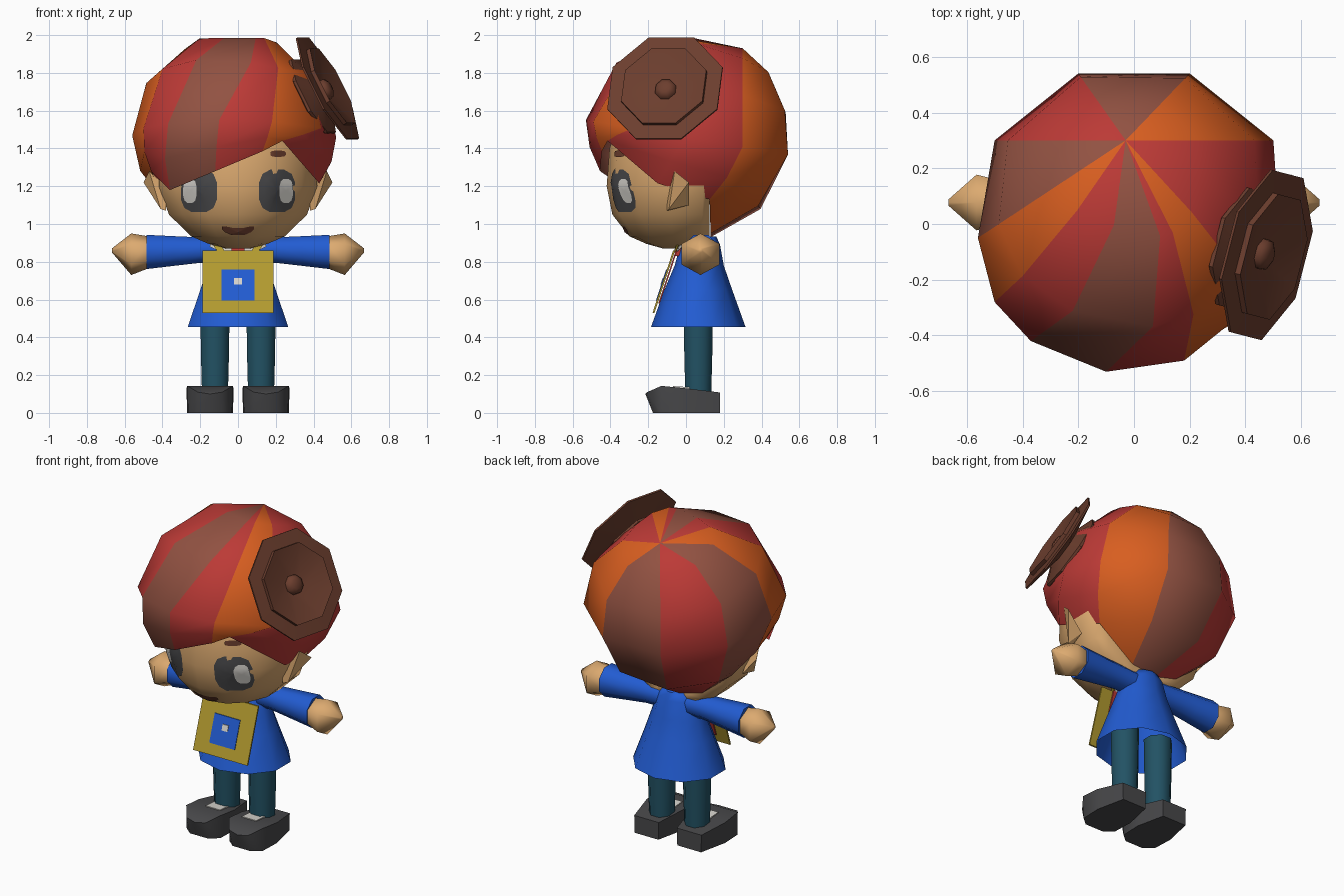
import bpy, bmesh, math
from mathutils import Vector
from mathutils.bvhtree import BVHTree

if "Cube" in bpy.data.objects:
    bpy.data.objects.remove(bpy.data.objects["Cube"])


def material(name, r, g, b):
    m = bpy.data.materials.new(name)
    lin = [((c / 255 + 0.055) / 1.055) ** 2.4 for c in (r, g, b)]
    m.diffuse_color = (*lin, 1)
    m.use_nodes = True
    m.node_tree.nodes["Principled BSDF"].inputs["Base Color"].default_value = m.diffuse_color
    return m


SKIN = material("skin", 220, 170, 112)
RED = material("red", 188, 58, 54)
ORANGE = material("orange", 216, 94, 32)
BROWN = material("hair brown", 146, 82, 66)
DARK = material("dark brown", 108, 62, 46)
BLUE = material("blue", 34, 92, 210)
TEAL = material("teal", 34, 82, 100)
GOLD = material("gold", 180, 156, 48)
GREY = material("charcoal", 72, 72, 74)
WHITE = material("light grey", 215, 212, 206)


def make(name, verts, faces, mats, angle=40, index=None):
    """Mesh object; index(face number) chooses the material."""
    me = bpy.data.meshes.new(name)
    me.from_pydata([tuple(v) for v in verts], [], faces)
    for m in mats:
        me.materials.append(m)
    if index:
        for p in me.polygons:
            p.material_index = index(p.index)
    bm = bmesh.new()
    bm.from_mesh(me)
    bmesh.ops.remove_doubles(bm, verts=bm.verts, dist=1e-5)
    bmesh.ops.recalc_face_normals(bm, faces=bm.faces)
    bm.to_mesh(me)
    bm.free()
    ob = bpy.data.objects.new(name, me)
    bpy.context.collection.objects.link(ob)
    bpy.ops.object.select_all(action='DESELECT')
    ob.select_set(True)
    bpy.context.view_layer.objects.active = ob
    bpy.ops.object.shade_smooth_by_angle(angle=math.radians(angle))
    return ob


def loft(name, rings, mat, caps=(True, True), angle=40):
    n = len(rings[0])
    verts = [p for r in rings for p in r]
    faces = [(i * n + j, i * n + (j + 1) % n, (i + 1) * n + (j + 1) % n, (i + 1) * n + j)
             for i in range(len(rings) - 1) for j in range(n)]
    if caps[0]:
        faces.append(tuple(range(n))[::-1])
    if caps[1]:
        faces.append(tuple(range(len(verts) - n, len(verts))))
    return make(name, verts, faces, [mat], angle)


def ring(c, u, v, n, turn=0.5):
    c, u, v = Vector(c), Vector(u), Vector(v)
    return [c + u * math.cos(2 * math.pi * (k + turn) / n) + v * math.sin(2 * math.pi * (k + turn) / n)
            for k in range(n)]


def flat_rings(rows, n, turn=0.5):
    """Horizontal ellipses from rows of (z, x radius, y radius, x, y)."""
    return [ring((x, y, z), (rx, 0, 0), (0, ry, 0), n, turn) for z, rx, ry, x, y in rows]


def hull(name, pts, mat, angle=30):
    bm = bmesh.new()
    for p in pts:
        bm.verts.new(p)
    bmesh.ops.convex_hull(bm, input=bm.verts)
    bm.verts.index_update()
    verts = [v.co.copy() for v in bm.verts]
    faces = [[v.index for v in f.verts] for f in bm.faces]
    bm.free()
    return make(name, verts, faces, [mat], angle)


# Head, cut flat behind where the hair takes over
skull = flat_rings([(.87, .07, .12, 0, 0), (.895, .16, .21, 0, 0), (.935, .255, .30, 0, 0),
                    (1.05, .375, .39, 0, 0), (1.2, .43, .42, 0, 0), (1.4, .43, .405, 0, 0),
                    (1.6, .35, .34, 0, 0), (1.75, .2, .2, 0, 0)], 14)
for r in skull:
    for p in r:
        p.y = min(p.y, .125 if p.z < 1.3 else .28)
head = loft("head", skull, SKIN, angle=60)

# Face details, laid on the head surface
tree = BVHTree.FromPolygons([v.co for v in head.data.vertices], [p.vertices for p in head.data.polygons])


def decal(name, cx, cz, w, h, mat, lift=.005, bend=0, n=12):
    """Rounded patch; bend raises its ends."""
    verts, faces = [], []
    for r in (0.001, .35, .7, 1):
        for k in range(n):
            a = 2 * math.pi * (k + .5) / n
            c, s = math.cos(a), math.sin(a)
            x = cx + w * r * math.copysign(abs(c) ** .7, c)
            z = cz + h * r * math.copysign(abs(s) ** .7, s) + bend * ((x - cx) / w) ** 2
            hit = tree.ray_cast(Vector((x, -2, z)), Vector((0, 1, 0)))[0]
            verts.append((x, (hit.y if hit else -.3) - lift, z))
    for i in range(3):
        for k in range(n):
            k2 = (k + 1) % n
            faces.append((i * n + k, i * n + k2, (i + 1) * n + k2, (i + 1) * n + k))
    make(name, verts, faces, [mat], 60)


for side, tag in ((-1, "left"), (1, "right")):
    decal(tag + "_eye", side * .207, 1.175, .098, .115, GREY)
    decal(tag + "_eye_shine", side * .255, 1.175, .036, .065, WHITE, .009)
    decal(tag + "_brow", side * .212, 1.372, .042, .017, DARK, .008)
    # Ears
    hull(tag + "_ear", [(side * x, y, z) for x, y, z in
                        ((.38, -.10, 1.07), (.38, -.10, 1.2), (.40, .015, 1.1), (.41, -.09, 1.08),
                         (.50, .015, 1.22), (.47, -.06, 1.28))], SKIN)
decal("mouth", 0, .957, .086, .02, DARK, .008, bend=.024)

# Hair shell: a swirled striped cap from crown through widest ring down to an uneven hem
centre = Vector((-.02, 0, 1.455))
crown = Vector((-.03, .30, 1.93)) - centre
widest = [(.2, .54), (.5, .3), (.52, .0), (.44, -.28), (.18, -.49), (-.1, -.53),
          (-.37, -.42), (-.5, -.28), (-.56, -.05), (-.5, .3), (-.2, .54)]
hem = [(.12, .13, .95), (.36, .125, 1.13), (.43, -.15, 1.215), (.235, -.415, 1.44), (.13, -.445, 1.385),
       (-.12, -.455, 1.28), (-.36, -.31, 1.18), (-.46, -.14, 1.28), (-.40, .125, 1.13),
       (-.2, .13, .97), (-.05, .13, .93)]
swirl = [0, 0, 0, .04, .10, .18, .12, .04, 0, 0, 0]
stripes = [ORANGE, RED, RED, ORANGE, RED, BROWN, RED, ORANGE, BROWN, RED, BROWN]
palette = [RED, ORANGE, BROWN]


def arc(a, b, t):
    return a.normalized().slerp(b.normalized(), t) * (a.length * (1 - t) + b.length * t)


def crown_arc(mid, t, shift):
    """Arc in the upright plane through the crown and the widest point."""
    side = (mid - crown).cross(Vector((0, 0, 1))).normalized()
    foot = side * crown.dot(side)
    p = foot + arc(crown - foot, mid - foot, t)
    size = p.length
    p.x += shift * math.sin(math.pi * t)
    p = centre + p.normalized() * size
    p.z = min(p.z, 1.985)
    return p


verts, faces = [], []
for (mx, my), low, shift in zip(widest, hem, swirl):
    mid = Vector((mx, my, 1.46 - .17 * my)) - centre
    low = Vector(low) - centre
    verts += [crown_arc(mid, t, shift) for t in (0, .33, .67, 1)]
    verts += [centre + arc(mid, low, t) for t in (.5, 1)]
cols, rows = len(hem), 6
for c in range(cols):
    d = (c + 1) % cols
    for r in range(rows - 1):
        a, b = c * rows + r, d * rows + r
        faces.append((a, b, b + 1, a + 1) if r else (a, b + 1, a + 1))
make("hair", verts, faces, palette, 50, lambda i: palette.index(stripes[i // (rows - 1)]))

# Round dished hair ornament on the right, a small plate behind a large one
axis = Vector((.85, -.22, .45)).normalized()
across = axis.cross(Vector((0, 0, 1))).normalized()
up = across.cross(axis)
hub = Vector((.478, -.112, 1.72))
loft("hair_ornament", [ring(hub + axis * d, across * r, up * r, 8) for r, d in
                       ((.12, -.16), (.235, -.105), (.235, -.09), (.13, -.05), (.325, -.01), (.325, .0),
                        (.24, .006), (.24, .028), (.07, -.02))], DARK, angle=20)
loft("ornament_knob", [ring(hub + axis * d, across * r, up * r, 8) for r, d in
                       ((.06, -.025), (.055, .0), (.03, .015))], DARK, angle=60)

# Coat, neck and shirt collar
loft("coat", flat_rings([(.455, .28, .25, 0, .065), (.65, .21, .18, 0, .065),
                         (.78, .165, .13, 0, .07), (.89, .13, .105, 0, .075), (.935, .09, .08, 0, .08)], 10),
     BLUE, (False, True), 60)
loft("neck", flat_rings([(.84, .07, .07, 0, .06), (.95, .07, .07, 0, .06)], 8), SKIN)
for s, tag in ((-1, "left"), (1, "right")):
    hull(tag + "_collar", [(s * x, y, z) for x, y, z in
                           ((.03, -.05, .85), (.10, -.045, .855), (.15, -.02, .88), (.145, -.02, .925),
                            (.05, -.035, .92), (.05, .03, .92), (.13, .03, .92))], WHITE)
    hull(tag + "_strap", [(s * x, y, z) for x, y, z in
                          ((.065, -.066, .85), (.105, -.066, .85), (.155, -.036, .92), (.12, -.04, .925),
                           (.155, -.026, .92), (.105, -.054, .85))], GOLD)
hull("shirt", [(x, y, z) for x in (-.035, .035) for y, z in ((-.06, .83), (-.055, .885), (.03, .885), (.03, .83))], RED)


# Chest bag hanging along the front of the coat
def panel(name, x, z0, z1, out, mat, thick=.008):
    pts = [(sx * x, -.05 - (.86 - z) * .33 - o, z) for sx in (-1, 1) for z in (z0, z1) for o in (out, out + thick)]
    hull(name, pts, mat)


panel("shirt_front", .11, .58, .86, -.004, RED)
panel("bag", .188, .53, .86, .008, GOLD, .01)
panel("bag_pocket", .088, .595, .76, .018, BLUE, .004)
panel("bag_button", .02, .68, .715, .022, WHITE, .004)

for s, tag in ((-1, "left"), (1, "right")):
    # Arms and hands
    loft(tag + "_sleeve", [ring((s * x, .08, z), (0, r, 0), (0, 0, r), 8) for x, z, r in
                           ((.06, .86, .07), (.2, .862, .073), (.34, .857, .085), (.485, .852, .098))],
         BLUE, angle=60)
    loft(tag + "_hand", [ring((s * x, .077, z), (0, r * 1.05, 0), (0, 0, r), 6) for x, z, r in
                         ((.475, .85, .085), (.565, .84, .11), (.666, .86, .012))], SKIN, angle=65)
    # Legs
    cx = s * .122
    loft(tag + "_leg", flat_rings([(.09, .074, .074, cx, .065), (.3, .08, .08, cx, .065),
                                   (.56, .084, .084, cx, .065)], 8), TEAL, angle=60)
    # Shoes, with a light sock showing at the instep
    cx = s * .148
    outline = ((.065, -.205, .11), (.12, -.13, .143), (.125, .0, .13), (.085, .18, .108))
    hull(tag + "_shoe", [(cx + k * x, y, z) for k in (-1, 1) for x, y, z in outline]
         + [(cx + k * x * .97, max(y, -.175), 0) for k in (-1, 1) for x, y, _ in outline]
         + [(cx, -.215, .1)], GREY, 60)
    hull(tag + "_sock", [(s * .125 + k * .05, y, z) for k in (-1, 1) for y, z in
                         ((-.07, .13), (-.07, .142), (.05, .12), (.05, .134))], WHITE)
